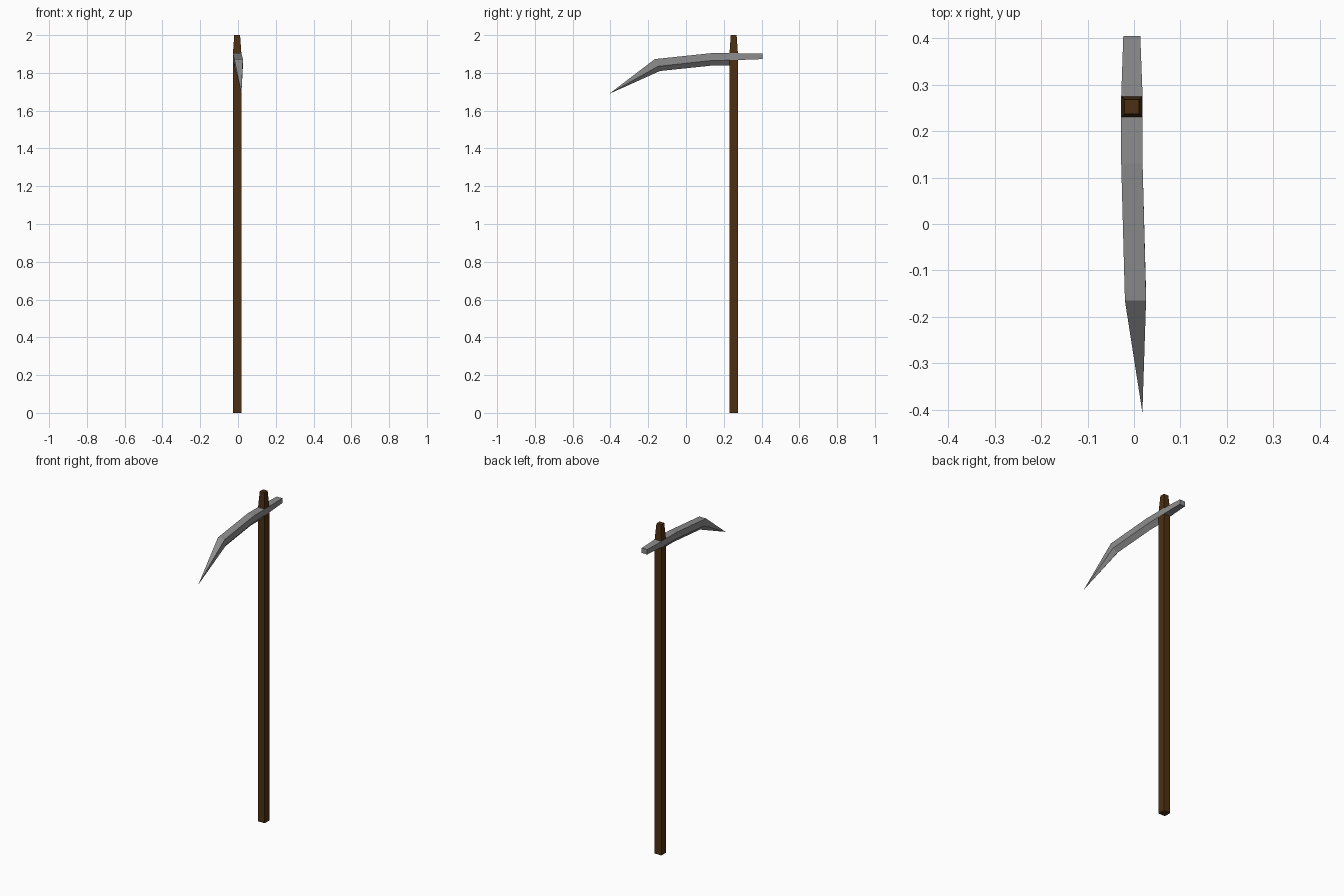
import bpy, bmesh

if "Cube" in bpy.data.objects:
    bpy.data.objects.remove(bpy.data.objects["Cube"])


def loft(name, rings, color=None):
    """Skin a list of equal-sized rings and cap both ends."""
    bm = bmesh.new()
    loops = [[bm.verts.new(p) for p in ring] for ring in rings]
    n = len(loops[0])
    for a, b in zip(loops, loops[1:]):
        for i in range(n):
            j = (i + 1) % n
            bm.faces.new((a[i], a[j], b[j], b[i]))
    bm.faces.new(loops[0])
    bm.faces.new(loops[-1])
    bmesh.ops.remove_doubles(bm, verts=bm.verts, dist=1e-5)
    bmesh.ops.recalc_face_normals(bm, faces=bm.faces)
    mesh = bpy.data.meshes.new(name)
    bm.to_mesh(mesh)
    bm.free()
    obj = bpy.data.objects.new(name, mesh)
    bpy.context.collection.objects.link(obj)
    if color:
        mat = bpy.data.materials.new(name + "_material")
        mat.diffuse_color = color
        mat.use_nodes = True
        mat.node_tree.nodes["Principled BSDF"].inputs["Base Color"].default_value = mat.diffuse_color
        mesh.materials.append(mat)
    return obj


# Square wooden shaft with a tapered top
def square(h, z):
    cx, cy = -0.0045, 0.2525
    return [(cx + sx * h, cy + sy * h, z)
            for sx, sy in ((-1, -1), (1, -1), (1, 1), (-1, 1))]


loft("shaft", [square(0.0225, 0), square(0.0225, 1.9), square(0.0155, 2.0)],
     (0.075, 0.03, 0.006, 1))


# Curved blade: five-sided section with a sharpened lower edge
def section(x0, x1, top, ridge, edge):
    xm = (x0 + x1) / 2
    return [(x0, *top), (x1, *top), (x1, *ridge), (xm, *edge), (x0, *ridge)]


tip = (0.018, -0.405, 1.69)
loft("blade", [
    section(-0.0275, 0.0185, (0.25, 1.904), (0.25, 1.868), (0.25, 1.838)),
    section(-0.0275, 0.0185, (0.13, 1.904), (0.13, 1.865), (0.13, 1.838)),
    section(-0.0195, 0.026, (-0.165, 1.873), (-0.148, 1.835), (-0.138, 1.81)),
    [tip] * 5][:3] + [[(tip[0] + 1e-4 * dx, tip[1], tip[2] + 1e-4 * dz)
                       for dx, dz in ((-1, 1), (1, 1), (1, 0), (0, -1), (-1, 0))]],
    (0.27, 0.27, 0.27, 1))


# Rectangular tang sticking out behind the shaft
def slab(x0, x1, y, z0, z1):
    return [(x0, y, z0), (x1, y, z0), (x1, y, z1), (x0, y, z1)]


loft("tang", [slab(-0.0275, 0.0185, 0.25, 1.868, 1.904),
              slab(-0.0275, 0.0185, 0.275, 1.868, 1.904),
              slab(-0.023, 0.0135, 0.405, 1.873, 1.903)],
     (0.27, 0.27, 0.27, 1))
